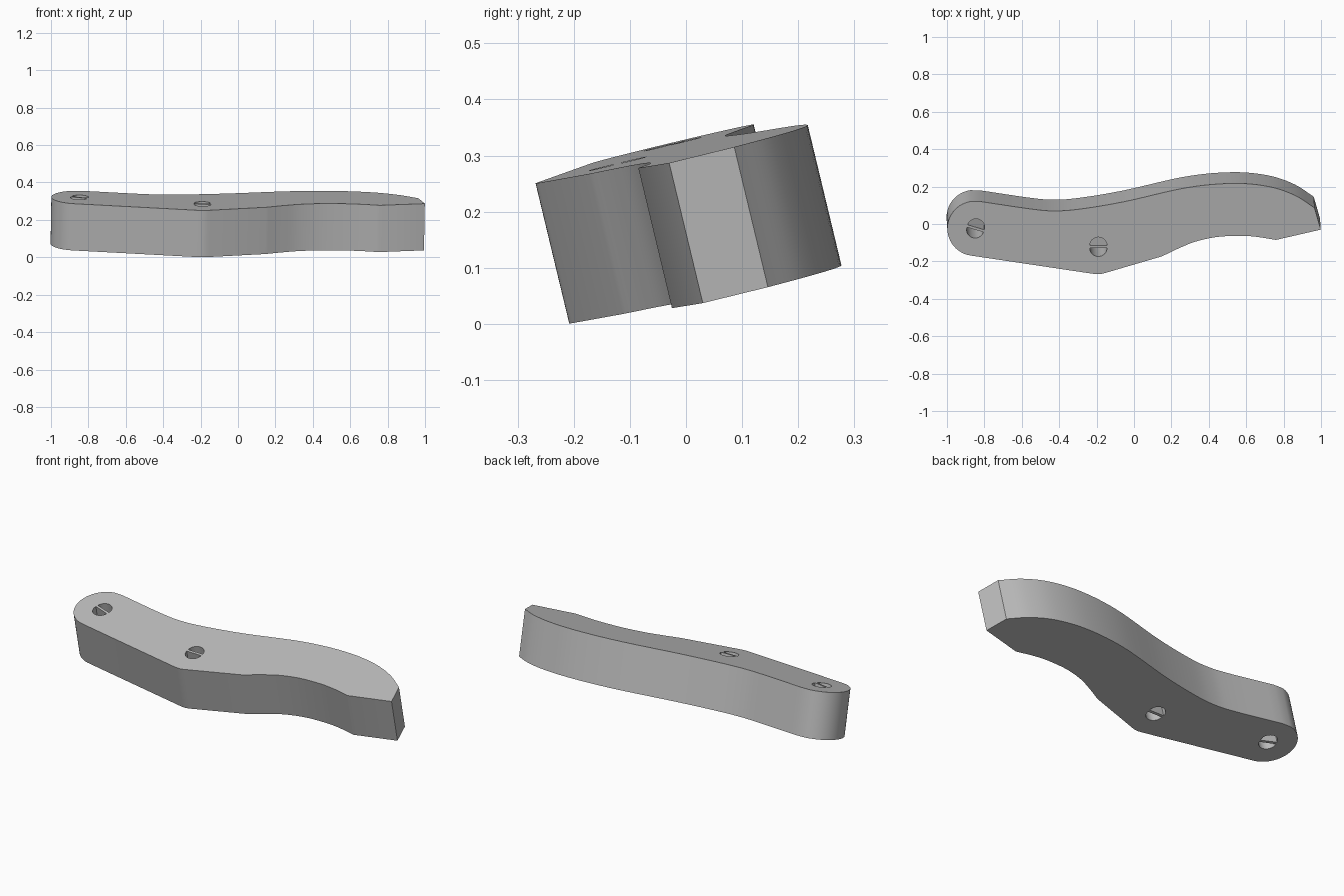
import bpy, bmesh
from math import radians, cos, sin, pi
from mathutils import Vector
from mathutils.geometry import interpolate_bezier

if "Cube" in bpy.data.objects:
    bpy.data.objects.remove(bpy.data.objects["Cube"])

TILT = radians(13.5)
THICK = 0.257
HOLE_R = 0.053
WEB = 0.007  # half width of the web across each hole

grey = bpy.data.materials.new("plain grey")
grey.use_nodes = True
grey.diffuse_color = (0.5, 0.5, 0.5, 1)
grey.node_tree.nodes["Principled BSDF"].inputs["Base Color"].default_value = (0.5, 0.5, 0.5, 1)


def arc(cx, cy, r, a0, a1, n):
    angles = [radians(a0 + (a1 - a0) * i / n) for i in range(n + 1)]
    return [(cx + r * cos(a), cy + r * sin(a)) for a in angles]


def smooth(points, n=6):
    """Smooth curve passing through the given points."""
    p = [Vector((x, y, 0)) for x, y in points]
    ext = [p[0] * 2 - p[1]] + p + [p[-1] * 2 - p[-2]]
    out = []
    for a, b, c, d in zip(ext, ext[1:], ext[2:], ext[3:]):
        seg = interpolate_bezier(b, b + (c - a) / 6, c - (d - b) / 6, c, n + 1)
        out += [(v.x, v.y) for v in seg[:-1]]
    return out + [points[-1]]


def prism(name, outline, z0, z1):
    bm = bmesh.new()
    face = bm.faces.new([bm.verts.new((x, y, z0)) for x, y in outline])
    top = bmesh.ops.extrude_face_region(bm, geom=[face])["geom"]
    verts = [v for v in top if isinstance(v, bmesh.types.BMVert)]
    bmesh.ops.translate(bm, verts=verts, vec=(0, 0, z1 - z0))
    bmesh.ops.recalc_face_normals(bm, faces=bm.faces)
    mesh = bpy.data.meshes.new(name)
    bm.to_mesh(mesh)
    bm.free()
    mesh.materials.append(grey)
    obj = bpy.data.objects.new(name, mesh)
    bpy.context.collection.objects.link(obj)
    return obj


# Curved lever plate outline, clockwise from the rounded end
back_edge = smooth([(-0.82, 0.12), (-0.55, 0.08), (-0.42, 0.07), (-0.28, 0.081),
                    (-0.05, 0.12), (0.28, 0.194), (0.53, 0.217), (0.72, 0.2),
                    (0.86, 0.153), (0.965, 0.086)])
front_edge = smooth([(0.76, -0.085), (0.65, -0.068), (0.56, -0.063), (0.44, -0.07),
                     (0.33, -0.094), (0.24, -0.13), (0.15, -0.173)])
heel = smooth([(-0.14, -0.258), (-0.17, -0.266), (-0.2, -0.268), (-0.24, -0.263)], 3)
round_end = arc(-0.852, -0.024, 0.146, 261, 98, 24)
outline = back_edge + [(0.999, -0.03)] + front_edge + heel + round_end
outline = [(x, y / cos(TILT)) for x, y in outline]
plate = prism("lever_plate", outline, -THICK, 0)

# Paired half-round holes, each pair separated by a thin web
cutters = []
for x, y, turn in ((-0.847, -0.024, -17), (-0.19, -0.122, 0)):
    for side in (0, 180):
        half = [(px, py + WEB) for px, py in arc(0, 0, HOLE_R - WEB, 0, 180, 16)]
        cutter = prism("hole_cutter", half, -THICK - 0.05, 0.05)
        cutter.location = (x, y / cos(TILT), 0)
        cutter.rotation_euler.z = radians(turn + side)
        cutter.hide_render = True
        mod = plate.modifiers.new("hole", "BOOLEAN")
        mod.operation = "DIFFERENCE"
        mod.solver = "EXACT"
        mod.object = cutter
        cutters.append(cutter)

bpy.ops.object.select_all(action="DESELECT")
bpy.context.view_layer.objects.active = plate
plate.select_set(True)
for mod in list(plate.modifiers):
    bpy.ops.object.modifier_apply(modifier=mod.name)
for cutter in cutters:
    bpy.data.objects.remove(cutter)

# Lean the plate and smooth its curved sides
plate.rotation_euler = (TILT, radians(1), 0)
plate.location = (0, 0, 0.3115)
bpy.ops.object.shade_smooth_by_angle(angle=radians(25))
